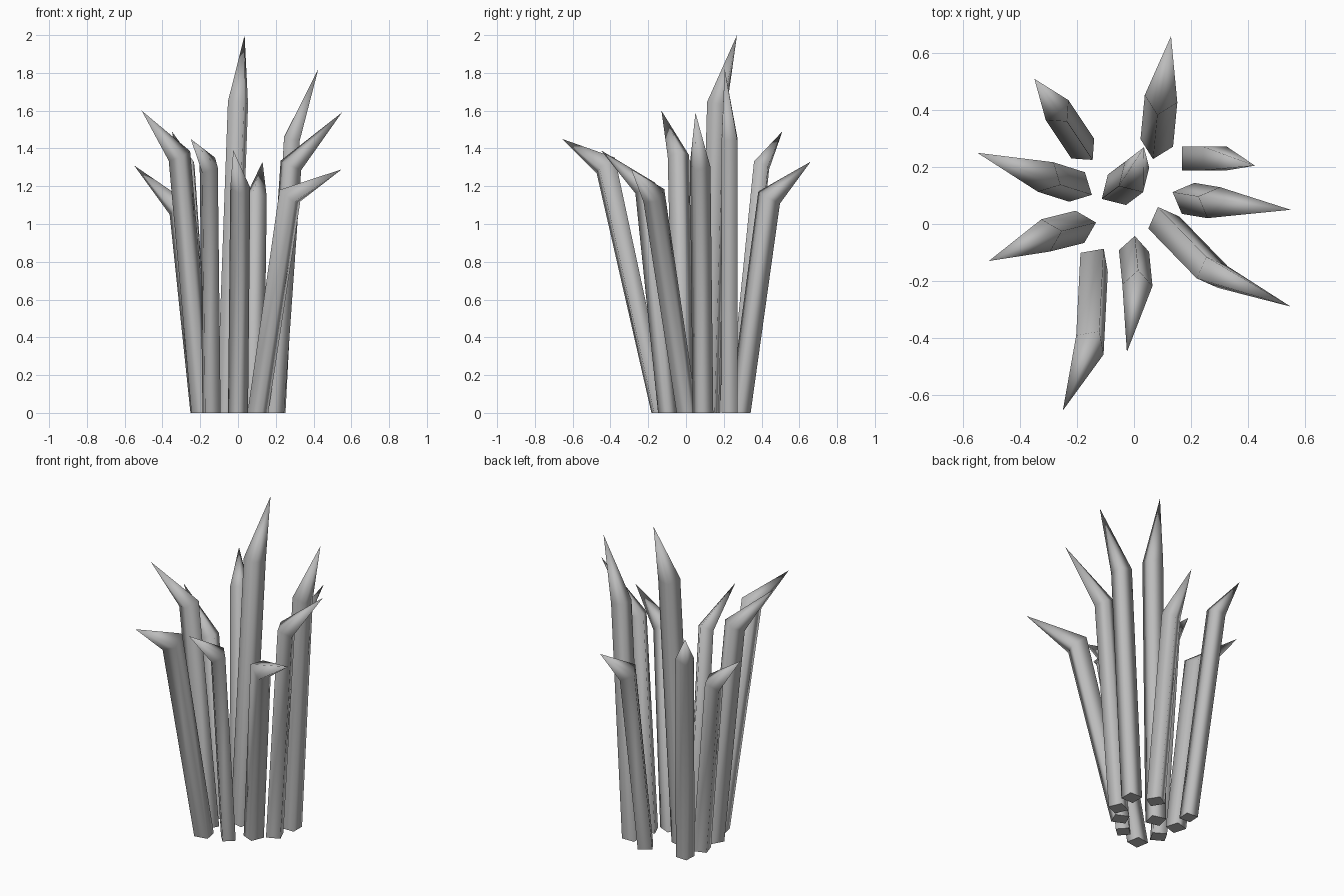
import bpy, bmesh, math
from mathutils import Vector

cube = bpy.data.objects.get("Cube")
if cube:
    bpy.data.objects.remove(cube, do_unlink=True)

grey = bpy.data.materials.new("stone grey")
grey.use_nodes = True
colour = (0.5, 0.5, 0.5, 1)
grey.diffuse_color = colour
grey.node_tree.nodes["Principled BSDF"].inputs["Base Color"].default_value = colour


def blade(name, base, bend, tip, turn, side=0.083):
    """Square stalk, mitred at the bend, ending in a long point."""
    base, bend, tip = Vector((*base, 0)), Vector(bend), Vector(tip)
    mitre = (bend - base).normalized() + (tip - bend).normalized()
    bm = bmesh.new()
    low, high = [], []
    for i in range(4):
        a = math.radians(turn + 45 + 90 * i)
        off = Vector((math.cos(a), math.sin(a), 0)) * side / math.sqrt(2)
        low.append(bm.verts.new(base + off))
        off.z = -(mitre.x * off.x + mitre.y * off.y) / mitre.z
        high.append(bm.verts.new(bend + off))
    point = bm.verts.new(tip)
    for i in range(4):
        j = (i + 1) % 4
        bm.faces.new((low[i], low[j], high[j], high[i])).smooth = True
        bm.faces.new((high[i], high[j], point)).smooth = True
    cap = bm.faces.new(low[::-1])
    for e in cap.edges:
        e.smooth = False
    bmesh.ops.recalc_face_normals(bm, faces=bm.faces)
    mesh = bpy.data.meshes.new(name)
    bm.to_mesh(mesh)
    bm.free()
    mesh.materials.append(grey)
    bpy.context.collection.objects.link(bpy.data.objects.new(name, mesh))


# Tall centre blade, then the ring of leaning blades around it
blade("centre_blade", (-.06, .12), (0, .165, 1.64), (.035, .27, 2), -14, .088)
blade("back_blade", (.08, .285), (.095, .44, 1.14), (.13, .66, 1.33), 32)
blade("back_left_blade", (.21, .23), (.285, .23, 1.45), (.425, .205, 1.82), 0)
blade("left_blade", (.19, .09), (.28, .075, 1.31), (.55, .05, 1.59), 23)
blade("front_left_blade", (.105, .005), (.275, -.17, 1.15), (.55, -.29, 1.29), -24)
blade("front_blade", (0, -.095), (.012, -.215, 1.19), (-.025, -.45, 1.39), 42, .075)
blade("front_right_blade", (-.14, -.135), (-.155, -.425, 1.31), (-.25, -.655, 1.45), 10)
blade("right_blade", (-.19, -.01), (-.31, -.04, 1.36), (-.51, -.13, 1.6), -30)
blade("back_right_blade", (-.2, .13), (-.31, .165, 1.08), (-.55, .25, 1.31), 17)
blade("far_right_blade", (-.18, .265), (-.27, .4, 1.31), (-.35, .51, 1.49), -4, .075)
